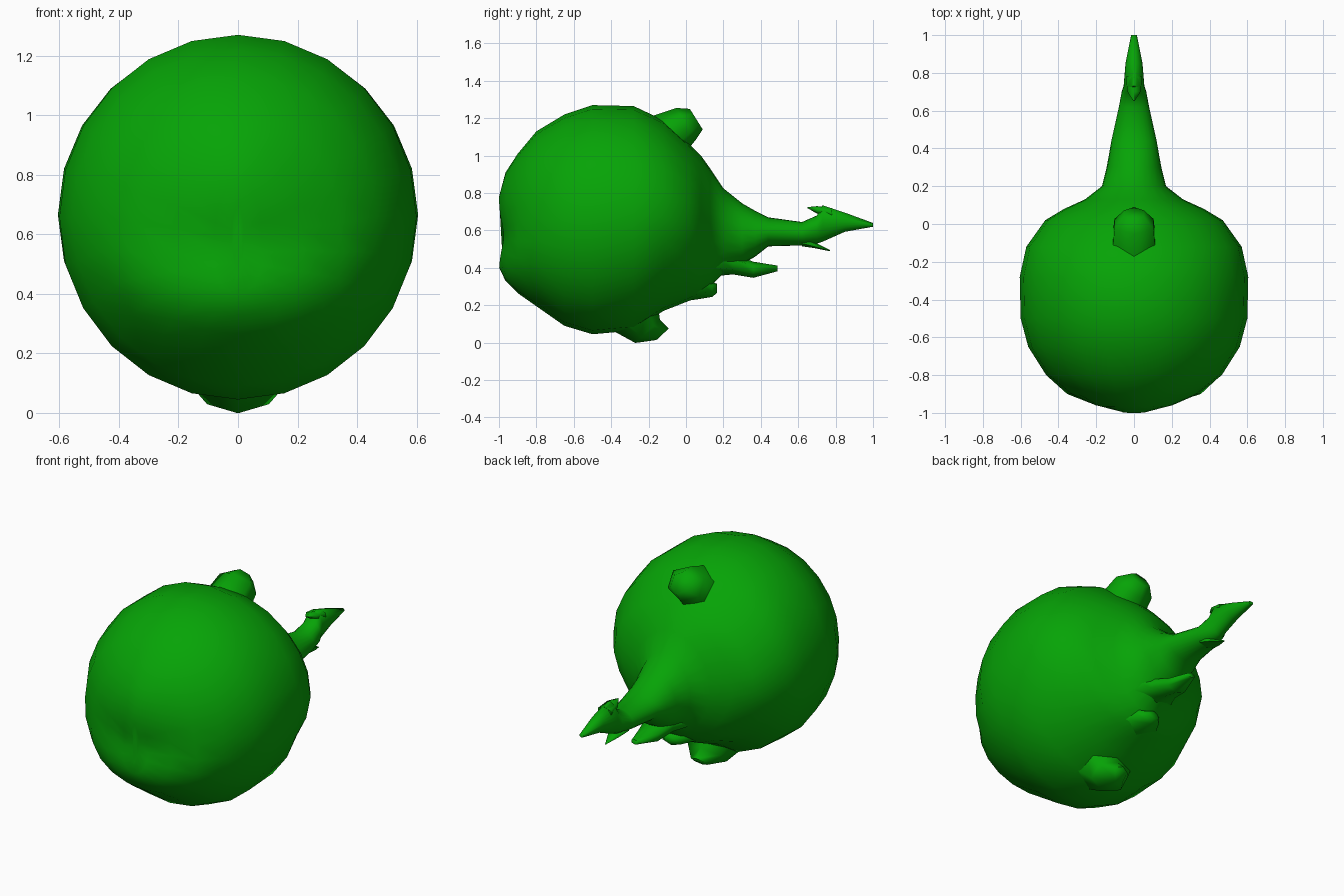
import bpy, bmesh
from math import sin, cos, pi, radians, exp
from mathutils import Vector

cube = bpy.data.objects.get("Cube")
if cube:
    bpy.data.objects.remove(cube)

green = bpy.data.materials.new("leaf green")
green.use_nodes = True
green.diffuse_color = (0.002, 0.37, 0.002, 1)
bsdf = green.node_tree.nodes["Principled BSDF"]
bsdf.inputs["Base Color"].default_value = green.diffuse_color
bsdf.inputs["Roughness"].default_value = 0.8


def loft(name, sections, sides=6, tilt=0):
    """Skin rings (y, z, half width, half height, underside fullness) along a tilted axis."""
    bm = bmesh.new()
    up = Vector((0, -sin(radians(tilt)), cos(radians(tilt))))
    rings = []
    for y, z, w, h, full in sections:
        ring = []
        for i in range(sides):
            a = 2 * pi * i / sides
            x = w * sin(a) * (1 + (full - 1) * max(0, -cos(a)))
            p = Vector((x, y, z)) + up * (h * cos(a))
            if y < -0.9:  # shallow crease across the face above the jaw
                p.y += 0.025 * exp(-((p.z - 0.57) / 0.1) ** 2)
            ring.append(bm.verts.new(p))
        rings.append(ring)
    for r, s in zip(rings, rings[1:]):
        for i in range(sides):
            j = (i + 1) % sides
            bm.faces.new((r[i], r[j], s[j], s[i]))
    bm.faces.new(rings[0])
    bm.faces.new(rings[-1])
    bmesh.ops.recalc_face_normals(bm, faces=bm.faces)
    mesh = bpy.data.meshes.new(name)
    bm.to_mesh(mesh)
    bm.free()
    mesh.materials.append(green)
    obj = bpy.data.objects.new(name, mesh)
    bpy.context.collection.objects.link(obj)
    bpy.ops.object.select_all(action='DESELECT')
    obj.select_set(True)
    bpy.context.view_layer.objects.active = obj
    bpy.ops.object.shade_smooth_by_angle(angle=radians(75))


def from_profile(rows):
    """Turn (y, top, bottom, half width, fullness) rows into loft sections."""
    return [(y, (t + b) / 2, w, (t - b) / 2, f) for y, t, b, w, f in rows]


def spike(name, sections, tilt=0):
    """Six-sided lump with a plain elliptical section."""
    loft(name, [(*s, 1) for s in sections], tilt=tilt)


# Round body: full jaw in front, hollowed lower back, running on into the tail
loft("body_and_tail", from_profile([
    (-1.0, 0.70, 0.47, 0.02, 1),
    (-1.0, 0.78, 0.40, 0.08, 1.3),
    (-0.965, 0.91, 0.33, 0.21, 1.35),
    (-0.90, 1.01, 0.265, 0.34, 1.3),
    (-0.80, 1.13, 0.195, 0.465, 1.1),
    (-0.65, 1.22, 0.09, 0.56, 1),
    (-0.50, 1.27, 0.045, 0.60, 1),
    (-0.28, 1.265, 0.065, 0.605, 1),
    (-0.12, 1.19, 0.17, 0.57, 0.94),
    (0.02, 1.06, 0.225, 0.47, 0.83),
    (0.08, 1.0, 0.26, 0.37, 0.8),
    (0.13, 0.93, 0.30, 0.26, 0.8),
    (0.20, 0.825, 0.37, 0.17, 0.9),
    (0.30, 0.745, 0.42, 0.145, 1),
    (0.37, 0.705, 0.46, 0.132, 1),
    (0.44, 0.67, 0.515, 0.12, 1),
    (0.62, 0.645, 0.52, 0.08, 1),
    (0.70, 0.68, 0.53, 0.065, 1),
    (0.73, 0.735, 0.54, 0.055, 1),
    (0.85, 0.695, 0.593, 0.045, 1),
    (1.0, 0.64, 0.62, 0.015, 1),
]), sides=24)

# Barbs at the tail tip
spike("tail_barb_upper", [(0.78, 0.69, 0.05, 0.03), (0.70, 0.71, 0.04, 0.02),
                          (0.65, 0.722, 0.003, 0.003)])
spike("tail_barb_lower", [(0.62, 0.545, 0.06, 0.03), (0.69, 0.52, 0.04, 0.015),
                          (0.77, 0.492, 0.003, 0.003)])

# Knobs and spikes down the back
spike("top_knob", [(-0.10, 1.10, 0.13, 0.135), (0.0, 1.17, 0.12, 0.10),
                   (0.055, 1.195, 0.06, 0.065)], tilt=32)
spike("bottom_knob", [(-0.27, 0.16, 0.20, 0.15), (-0.205, 0.06, 0.12, 0.09),
                      (-0.125, 0.045, 0.05, 0.045)], tilt=-47)
spike("lower_back_spike", [(-0.10, 0.33, 0.22, 0.12), (0.05, 0.31, 0.13, 0.08),
                           (0.14, 0.285, 0.07, 0.04), (0.165, 0.29, 0.035, 0.025)])
spike("tail_base_spike", [(0.10, 0.46, 0.18, 0.11), (0.25, 0.42, 0.10, 0.055),
                          (0.36, 0.39, 0.07, 0.043), (0.49, 0.397, 0.025, 0.015)])
